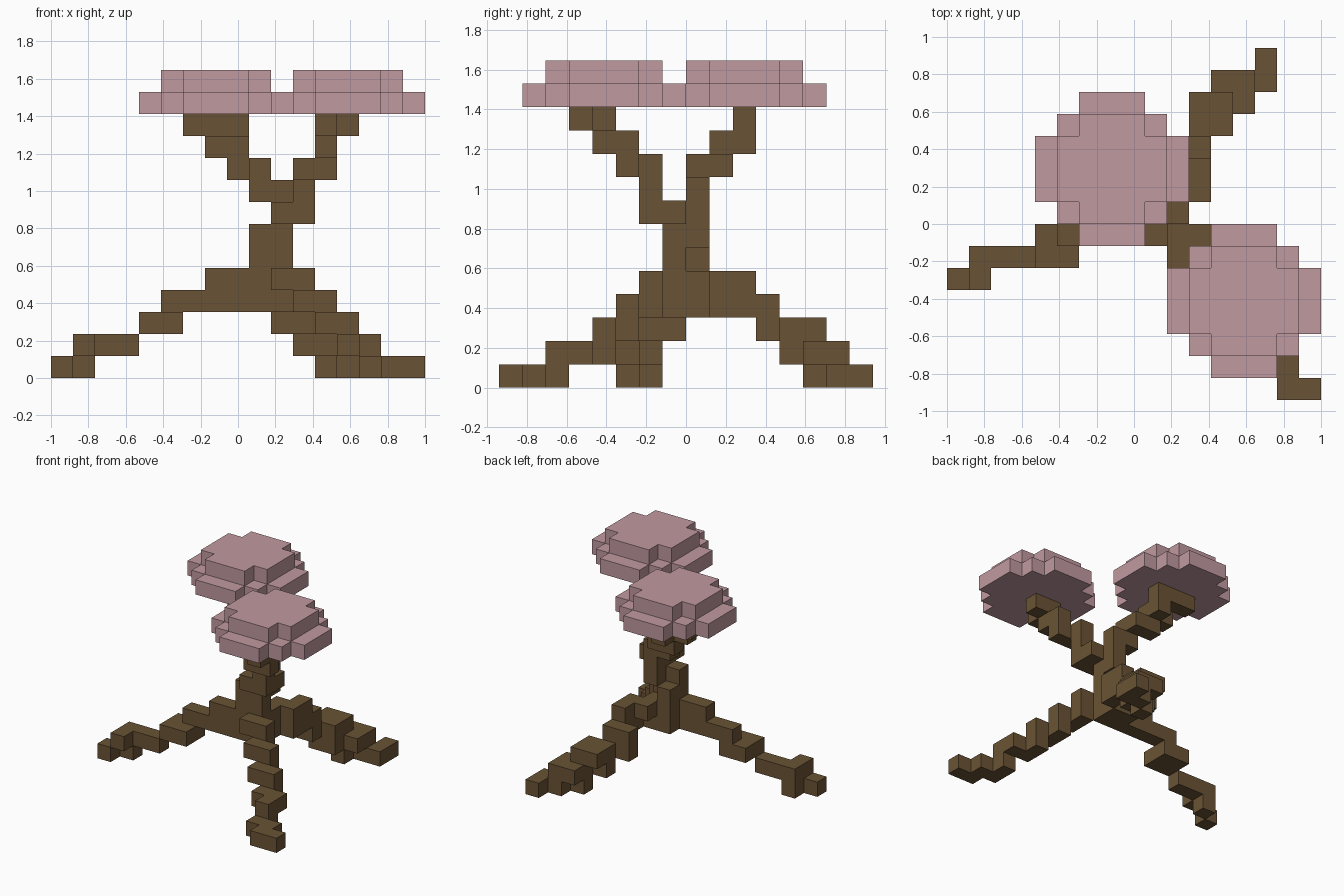
import bpy
import bmesh
from mathutils import Vector

cube = bpy.data.objects.get("Cube")
if cube:
    bpy.data.objects.remove(cube)

U = 2 / 17                                # edge of one block
ORIGIN = Vector((-1, -8 * U, 0))          # corner of the block grid
STEP = {"E": (1, 0, 0), "W": (-1, 0, 0), "N": (0, 1, 0),
        "S": (0, -1, 0), "U": (0, 0, 1), "D": (0, 0, -1)}


def material(name, rgb):
    mat = bpy.data.materials.new(name)
    mat.use_nodes = True
    mat.diffuse_color = (*rgb, 1)
    bsdf = next(n for n in mat.node_tree.nodes if n.type == "BSDF_PRINCIPLED")
    bsdf.inputs["Base Color"].default_value = (*rgb, 1)
    bsdf.inputs["Roughness"].default_value = 1
    return mat


BARK = material("brown bark", (0.142, 0.086, 0.035))
BLOSSOM = material("pink blossom", (0.53, 0.32, 0.35))


def walk(start, path):
    """Blocks along a path; lower-case letters move without placing."""
    pos, cells = Vector(start), {tuple(start)}
    for letter in path:
        pos += Vector(STEP[letter.upper()])
        if letter.isupper():
            cells.add(tuple(int(c) for c in pos))
    return cells


def disc(centre, radius, level, steps):
    """Stepped round layer: each pair is a half-width in x and y."""
    cx, cy = centre
    return {(cx + x, cy + y, level)
            for x in range(-radius, radius + 1)
            for y in range(-radius, radius + 1)
            if any(abs(x) <= a and abs(y) <= b for a, b in steps)}


def build(name, cells, occupied, mat):
    """Make the outer skin of the blocks, without hidden faces."""
    bm = bmesh.new()
    for cell in sorted(cells):
        for d in STEP.values():
            if tuple(a + b for a, b in zip(cell, d)) in occupied:
                continue
            n = Vector(d)
            s = Vector((n.y, n.z, n.x))
            t = n.cross(s)
            mid = Vector(cell) + Vector((0.5, 0.5, 0.5)) + n / 2
            corners = [mid + (s * a + t * b) / 2
                       for a, b in ((-1, -1), (1, -1), (1, 1), (-1, 1))]
            bm.faces.new([bm.verts.new(ORIGIN + c * U) for c in corners])
    bmesh.ops.remove_doubles(bm, verts=bm.verts, dist=U / 100)
    mesh = bpy.data.meshes.new(name)
    bm.to_mesh(mesh)
    bm.free()
    mesh.materials.append(mat)
    bpy.context.collection.objects.link(bpy.data.objects.new(name, mesh))


# Trunk, roots and branches as walked paths of blocks
wood = {
    "trunk": walk((9, 7, 3), "ENWUSENwUSEUWENUS"),
    "right_root": walk((8, 7, 4), "WDEWWWDWSEWwDWWDUSwD"),
    "front_root": walk((10, 6, 4), "EDSEDSEDSESDSESE"),
    "back_root": walk((10, 9, 4), "EDUNDNWDENNESDWENEWDUNEDEN"),
    "left_branch": walk((10, 7, 7), "ESWEUUSEUSUEWS"),
    "right_branch": walk((10, 8, 8), "WUNWUWENUWW"),
}
# Two-layer stepped canopies
leaves = {}
for name, centre in (("right_canopy", (7, 10)), ("left_canopy", (13, 4))):
    leaves[name] = (disc(centre, 3, 12, ((1, 3), (2, 2), (3, 1)))
                    | disc(centre, 2, 13, ((1, 2), (2, 1))))

# Shared blocks belong to the first part that uses them
for group, mat in ((wood, BARK), (leaves, BLOSSOM)):
    everything = set().union(*group.values())
    used = set()
    for name, cells in group.items():
        build(name, cells - used, everything, mat)
        used |= cells
